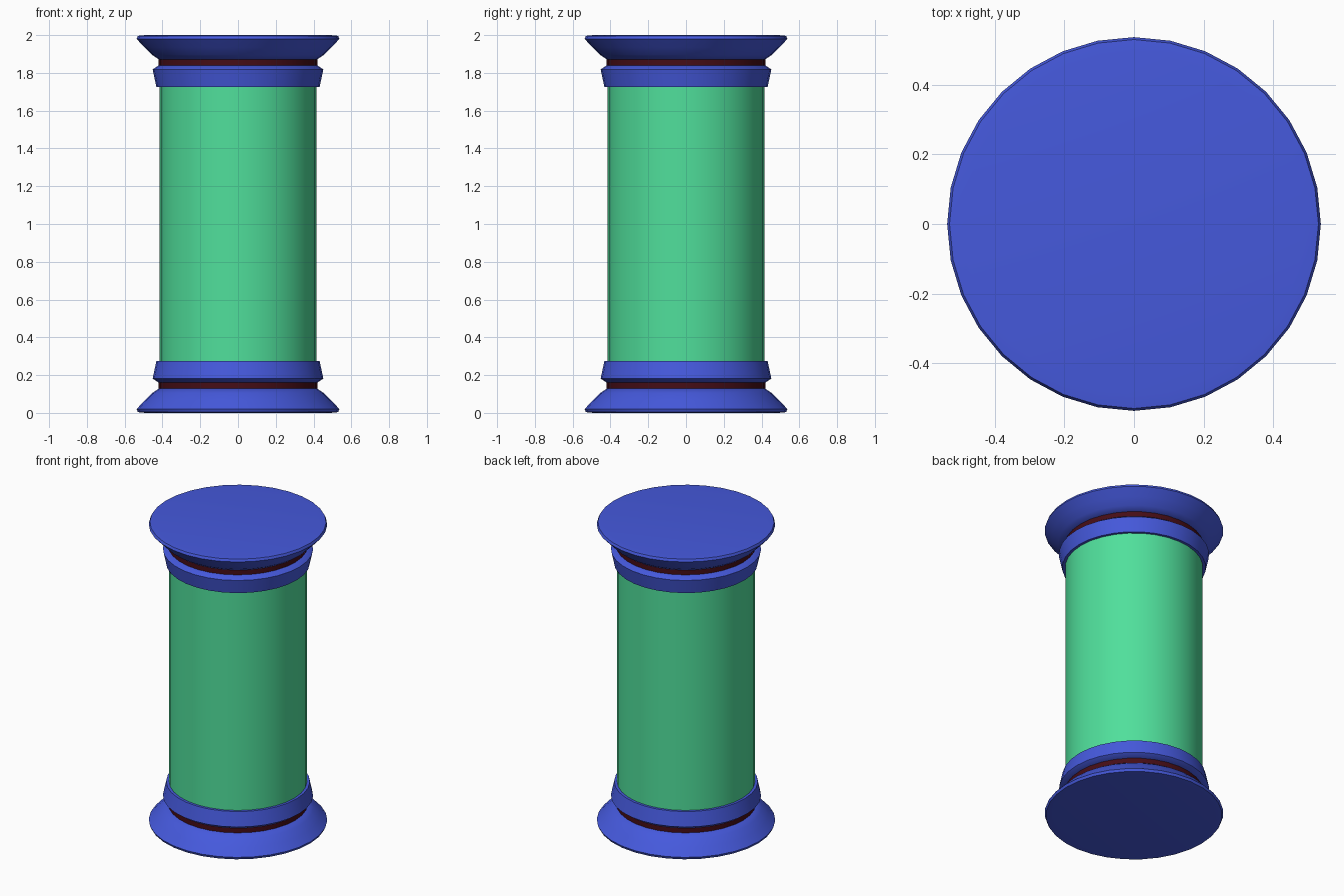
import bpy, bmesh, math

if "Cube" in bpy.data.objects:
    bpy.data.objects.remove(bpy.data.objects["Cube"])

SIDES = 32
HEIGHT = 2.0


def material(name, color):
    m = bpy.data.materials.new(name)
    m.diffuse_color = color
    m.use_nodes = True
    m.node_tree.nodes["Principled BSDF"].inputs["Base Color"].default_value = m.diffuse_color
    return m


BLUE = material("blue", (0.06, 0.10, 0.72, 1))
GREEN = material("green", (0.08, 0.74, 0.33, 1))
DARK_RED = material("dark_red", (0.06, 0.004, 0.008, 1))


def lathe(name, profile, mat, flip=False):
    """Revolve (radius, z) points around z; flip mirrors the part to the top end."""
    bm = bmesh.new()
    rings = []
    for r, z in profile:
        z = HEIGHT - z if flip else z
        rings.append([bm.verts.new((r * math.cos(a), r * math.sin(a), z))
                      for a in (2 * math.pi * i / SIDES for i in range(SIDES))])
    for low, high in zip(rings, rings[1:]):
        for i in range(SIDES):
            j = (i + 1) % SIDES
            bm.faces.new((low[i], low[j], high[j], high[i]))
    bm.faces.new(rings[0])
    bm.faces.new(rings[-1])
    bmesh.ops.recalc_face_normals(bm, faces=bm.faces)
    mesh = bpy.data.meshes.new(name)
    bm.to_mesh(mesh)
    bm.free()
    mesh.materials.append(mat)
    obj = bpy.data.objects.new(name, mesh)
    bpy.context.collection.objects.link(obj)
    bpy.ops.object.select_all(action='DESELECT')
    obj.select_set(True)
    bpy.context.view_layer.objects.active = obj
    bpy.ops.object.shade_smooth_by_angle(angle=math.radians(40))


# Plain cylindrical shaft
lathe("shaft", [(0.415, 0.275), (0.415, HEIGHT - 0.275)], GREEN)

# Flared foot, dark band and collar, mirrored at the top end
FLARE = [(0.49, 0.0), (0.53, 0.004), (0.537, 0.02), (0.495, 0.065),
         (0.455, 0.105), (0.42, 0.128)]
BAND = [(0.42, 0.128), (0.42, 0.16)]
COLLAR = [(0.42, 0.16), (0.452, 0.182), (0.432, 0.275)]
for end, flip in (("bottom", False), ("top", True)):
    lathe(end + "_flare", FLARE, BLUE, flip)
    lathe(end + "_band", BAND, DARK_RED, flip)
    lathe(end + "_collar", COLLAR, BLUE, flip)
